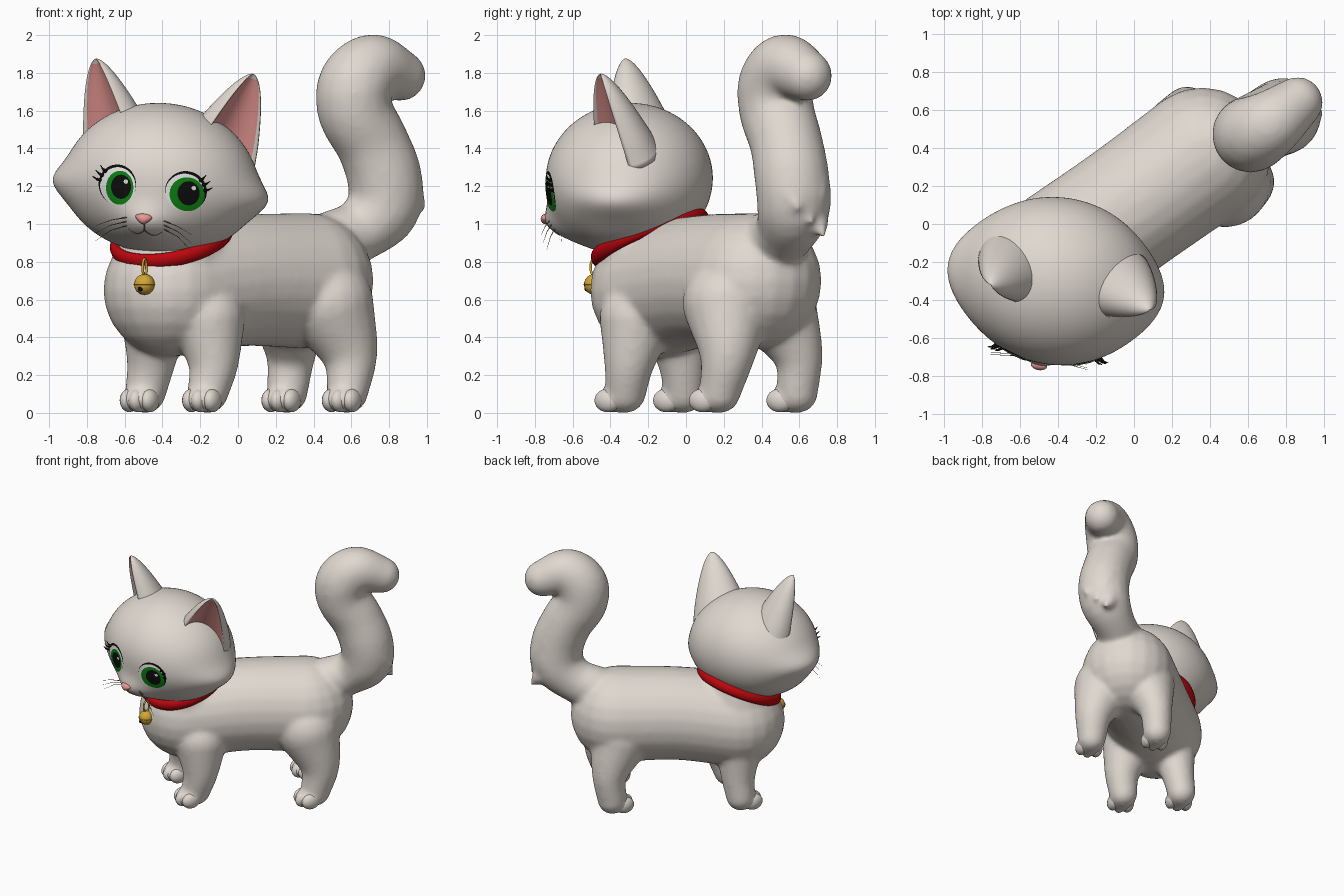
import bpy, bmesh, math
from math import sin, cos, pi, radians, exp
from mathutils import Vector, Matrix
from mathutils.bvhtree import BVHTree

if "Cube" in bpy.data.objects:
    bpy.data.objects.remove(bpy.data.objects["Cube"])


def material(name, r, g, b):
    m = bpy.data.materials.new(name)
    m.use_nodes = True
    m.diffuse_color = (r, g, b, 1)
    m.node_tree.nodes["Principled BSDF"].inputs["Base Color"].default_value = (r, g, b, 1)
    return m


FUR = material("cream fur", 0.75, 0.69, 0.635)
PINK = material("ear pink", 0.82, 0.32, 0.3)
RED = material("collar red", 0.52, 0.002, 0.004)
GOLD = material("bell gold", 0.66, 0.38, 0.035)
GREEN = material("iris green", 0.004, 0.22, 0.006)
BLACK = material("black", 0.004, 0.004, 0.004)
WHITE = material("eye white", 0.85, 0.85, 0.83)
GREY = material("whisker grey", 0.2, 0.18, 0.17)
I = Matrix.Identity(4)

# One unit ball, copied wherever a ball is needed
unit = bmesh.new()
bmesh.ops.create_uvsphere(unit, u_segments=20, v_segments=12, radius=1)
BALL_POINTS = [v.co.copy() for v in unit.verts]
BALL_FACES = [[v.index for v in f.verts] for f in unit.faces]
unit.free()


def make(name, bm, mats, matrix=I):
    bmesh.ops.recalc_face_normals(bm, faces=bm.faces)
    me = bpy.data.meshes.new(name)
    for f in bm.faces:
        f.smooth = True
    bm.to_mesh(me)
    bm.free()
    ob = bpy.data.objects.new(name, me)
    for m in mats:
        me.materials.append(m)
    bpy.context.collection.objects.link(ob)
    ob.matrix_world = matrix
    return ob


def ball(bm, centre, size, turn=I):
    mat = Matrix.Translation(centre) @ turn @ Matrix.Diagonal((*size, 1))
    vs = [bm.verts.new(mat @ p) for p in BALL_POINTS]
    for f in BALL_FACES:
        bm.faces.new([vs[i] for i in f])


def limb(bm, points, steps=6):
    """Chain of balls along a smooth path of (x, y, z, radius)."""
    p = [Vector(q) for q in points]
    p = [2 * p[0] - p[1]] + p + [2 * p[-1] - p[-2]]
    for i in range(1, len(p) - 2):
        a, b, c, d = p[i - 1:i + 3]
        for k in range(steps):
            t = k / (steps - 1)
            q = 0.5 * (2 * b + (c - a) * t + (2 * a - 5 * b + 4 * c - d) * t * t
                       + (3 * b - a - 3 * c + d) * t ** 3)
            ball(bm, q[:3], [q[3]] * 3)


def line(name, pts, radius, mat, matrix=I, taper=True):
    cu = bpy.data.curves.new(name, 'CURVE')
    cu.dimensions = '3D'
    cu.bevel_depth = radius
    cu.bevel_resolution = 2
    s = cu.splines.new('POLY')
    s.points.add(len(pts) - 1)
    for i, p in enumerate(pts):
        s.points[i].co = (*p, 1)
        s.points[i].radius = 1 - 0.8 * i / (len(pts) - 1) if taper else 1
    cu.materials.append(mat)
    ob = bpy.data.objects.new(name, cu)
    bpy.context.collection.objects.link(ob)
    ob.matrix_world = matrix


# Body, neck, legs and tail fused into one skin
body = bmesh.new()
limb(body, [(-0.36, -0.155, 0.65, 0.355), (0, 0.1, 0.7, 0.35), (0.36, 0.36, 0.7, 0.36)], 14)
limb(body, [(-0.35, -0.16, 0.75, 0.32), (-0.35, -0.18, 0.93, 0.285), (-0.38, -0.24, 1.1, 0.27)])
LEGS = {
    "front_right": [(-0.44, -0.06, 0.5, 0.18), (-0.46, -0.02, 0.27, 0.13), (-0.49, -0.01, 0.108, 0.11)],
    "front_left": [(-0.16, -0.26, 0.5, 0.2), (-0.13, -0.3, 0.27, 0.135), (-0.16, -0.32, 0.108, 0.11)],
    "back_left": [(0.48, 0.22, 0.58, 0.24), (0.59, 0.22, 0.32, 0.15), (0.58, 0.18, 0.108, 0.11)],
    "back_right": [(0.27, 0.46, 0.58, 0.23), (0.28, 0.59, 0.32, 0.135), (0.26, 0.59, 0.108, 0.11)],
}
FORWARD, SIDE = Vector((-0.4, -0.917, 0)), Vector((0.917, -0.4, 0))
for leg in LEGS.values():
    limb(body, leg)
    ball(body, Vector((*leg[-1][:2], 0.07)) + FORWARD * 0.06, (0.105, 0.105, 0.07))
limb(body, [(0.5, 0.45, 0.9, 0.17), (0.65, 0.53, 0.97, 0.165), (0.77, 0.57, 1.09, 0.195),
            (0.775, 0.56, 1.25, 0.2), (0.71, 0.53, 1.43, 0.195), (0.62, 0.48, 1.6, 0.2),
            (0.625, 0.475, 1.74, 0.2), (0.72, 0.53, 1.83, 0.175), (0.86, 0.64, 1.785, 0.135)])
# Fur tufts down the outer side of the tail
OUT, ACROSS = Vector((0.84, 0.54, 0)), Vector((0.54, -0.84, 0))
for i in range(9):
    z = 1.02 + 0.07 * i
    rise = max(0, z - 1.25)
    root = Vector((0.78 - 0.45 * rise, 0.56 - 0.2 * rise, z)) + ACROSS * (0.08 * (i % 3 - 1))
    tip = root + OUT * 0.19 - Vector((0, 0, 0.08))
    limb(body, [(*(root + OUT * 0.11), 0.07), (*tip, 0.016)], 5)
skin = make("body", body, [FUR])
mod = skin.modifiers.new("fuse", 'REMESH')
mod.mode = 'VOXEL'
mod.voxel_size = 0.015
mod.use_smooth_shade = True
mod = skin.modifiers.new("soften", 'SMOOTH')
mod.factor = 0.5
mod.iterations = 18

# Toes
turn = Matrix.Rotation(radians(-23.6), 4, 'Z')
for name, leg in LEGS.items():
    toes = bmesh.new()
    for k in (-1, 0, 1):
        c = Vector((*leg[-1][:2], 0.066)) + FORWARD * (0.098 - 0.022 * abs(k)) + SIDE * (0.06 * k)
        ball(toes, c, (0.045, 0.075, 0.062), turn)
    make(name + "_toes", toes, [FUR])

# Head: a ball pulled into cheeks and muzzle
HEAD = (Matrix.Translation((-0.405, -0.3, 1.24)) @ Matrix.Rotation(radians(-9), 4, 'Z')
        @ Matrix.Rotation(radians(5.5), 4, 'Y'))
head = bmesh.new()
bmesh.ops.create_uvsphere(head, u_segments=96, v_segments=64, radius=1)
for v in head.verts:
    x, y, z = v.co
    cheek = 0.07 * exp(-((z + 0.2) / 0.27) ** 2) * abs(x) ** 6
    muzzle = 0.095 * exp(-(x / 0.3) ** 2 - ((z + 0.64) / 0.27) ** 2) if y < 0 else 0
    v.co = (x * 0.515 * (1 - 0.06 * z) + math.copysign(cheek, x), y * 0.44 - muzzle, z * 0.4)
tree = BVHTree.FromBMesh(head)
make("head", head, [FUR], HEAD)


def on_face(x, z, lift=0.0):
    hit = tree.ray_cast(Vector((x, -2, z)), Vector((0, 1, 0)))[0]
    return Vector((x, hit.y - lift, z))


def plate(name, cx, cz, rx, rz, lift, mat, rings=6, n=32):
    """Thin oval laid over the face."""
    bm = bmesh.new()
    rows = [[bm.verts.new(on_face(cx + rx * k / rings * cos(2 * pi * i / n),
                                  cz + rz * k / rings * sin(2 * pi * i / n), lift))
             for i in range(n)] for k in range(1, rings + 1)]
    bm.faces.new(rows[0])
    for a, b in zip(rows, rows[1:]):
        for i in range(n):
            j = (i + 1) % n
            bm.faces.new((a[i], a[j], b[j], b[i]))
    make(name, bm, [mat], HEAD)


def ear(name, s):
    """Round-tipped cone with a scooped pink front, flaring into the head."""
    base, tip = Vector((s * 0.3 + 0.02, 0.01, 0.25)), Vector((s * 0.425 + 0.025, -0.075, 0.6))
    axis = tip - base
    n = Vector((s * 0.6, -0.8, 0))
    n = (n - axis * n.dot(axis) / axis.length_squared).normalized()
    a = n.cross(axis).normalized()
    bm, seg, rows = bmesh.new(), 48, []
    ts = [-0.3 + 1.3 * sin(pi / 2 * k / 28) for k in range(28)]
    for t in ts:
        r = (1 - t) ** 0.6 if t > 0 else 1 - 0.5 * t
        row = []
        for i in range(seg):
            c, d = cos(2 * pi * i / seg), sin(2 * pi * i / seg)
            depth = c if c < 0.5 else 0.5 - 1.3 * (c - 0.5)
            row.append(bm.verts.new(base + axis * t + a * (0.19 * r * d) + n * (0.15 * r * depth)))
        rows.append(row)
    for t, p, q in zip(ts, rows, rows[1:]):
        for i in range(seg):
            j = (i + 1) % seg
            f = bm.faces.new((p[i], p[j], q[j], q[i]))
            f.material_index = int(cos(2 * pi * (i + 0.5) / seg) > 0.6 and t < 0.92)
    bm.faces.new(rows[-1])
    bm.faces.new(rows[0])
    make(name, bm, [FUR, PINK], HEAD)


for side, s in (("left", 1), ("right", -1)):
    ear(side + "_ear", s)
    # Eye layers, all looking slightly to one side
    ex, ez = s * 0.18 + 0.015, -0.055
    plate(side + "_eye_rim", ex + s * 0.004, ez + 0.008, 0.106, 0.106, 0.001, BLACK)
    plate(side + "_eye_white", ex, ez, 0.1, 0.1, 0.003, WHITE)
    plate(side + "_iris", ex + 0.012, ez - 0.008, 0.083 + 0.006 * s, 0.09, 0.005, GREEN)
    plate(side + "_pupil", ex + 0.02, ez - 0.002, 0.056, 0.064, 0.007, BLACK)
    plate(side + "_glint", ex + 0.045, ez + 0.028, 0.012, 0.012, 0.009, WHITE, 2, 16)
    for k, ang in enumerate((12, 28, 44)):
        c, d = s * cos(radians(ang)), sin(radians(ang))
        start = on_face(ex + 0.1 * c, ez + 0.1 * d, 0.003)
        end = start + Vector((0.045 * c, -0.018, 0.03 * d + 0.012))
        line(f"{side}_lash_{k}", [start, (start + end) / 2 + Vector((0, -0.006, -0.004)), end], 0.009, BLACK, HEAD)
    # Mouth half and whiskers
    line(side + "_mouth", [on_face(s * 0.09 * t, -0.275 - 0.022 * sin(pi * t), 0.001)
                           for t in [k / 8 for k in range(9)]], 0.004, GREY, HEAD)
    for k in range(3):
        start = on_face(s * 0.1, -0.215 - 0.022 * k)
        line(f"{side}_whisker_{k}", [start + Vector((s * 0.16 * t, -0.02 * t, -0.03 * t - (0.03 + 0.02 * k) * t * t))
                                     for t in (0, 0.5, 1)], 0.003, GREY, HEAD)

# Nose
nose = bmesh.new()
ball(nose, (0, 0, 0), (1, 1, 1))
for v in nose.verts:
    v.co = (v.co.x * 0.04 * (1 + 0.5 * v.co.z), v.co.y * 0.026, v.co.z * 0.028)
make("nose", nose, [PINK], HEAD @ Matrix.Translation(on_face(-0.004, -0.215)))
line("lip_line", [on_face(0, z, 0.001) for z in (-0.235, -0.255, -0.275)], 0.004, GREY, HEAD, False)

# Collar, sloping down to the chest
low = Vector((-0.46, -0.89, 0)).normalized()
tilt = Matrix.Rotation(radians(24), 4, Vector((0, 0, 1)).cross(low))
ring, rows = bmesh.new(), []
for i in range(64):
    a = 2 * pi * i / 64
    rows.append([ring.verts.new(((0.303 + 0.03 * cos(b)) * cos(a), (0.303 + 0.03 * cos(b)) * sin(a),
                                 0.042 * sin(b))) for b in [2 * pi * k / 12 for k in range(12)]])
for i in range(64):
    p, q = rows[i], rows[(i + 1) % 64]
    for k in range(12):
        ring.faces.new((p[k], q[k], q[(k + 1) % 12], p[(k + 1) % 12]))
make("collar", ring, [RED], Matrix.Translation((-0.35, -0.19, 0.925)) @ tilt)

# Bell with its hanger, band and slot
BELL = Vector((-0.495, -0.485, 0.68))
bell = bmesh.new()
ball(bell, BELL, (0.055, 0.055, 0.055))
ball(bell, BELL, (0.059, 0.059, 0.007))
make("bell", bell, [GOLD])
line("bell_hanger", [BELL + Vector((0.01 * sin(t), 0.02 * sin(t), 0.09 - 0.045 * cos(t)))
                     for t in [2 * pi * k / 16 for k in range(17)]], 0.007, GOLD, I, False)
slot = bmesh.new()
ball(slot, BELL + Vector((-0.022, -0.042, -0.024)), (0.013, 0.01, 0.013))
make("bell_slot", slot, [BLACK])
